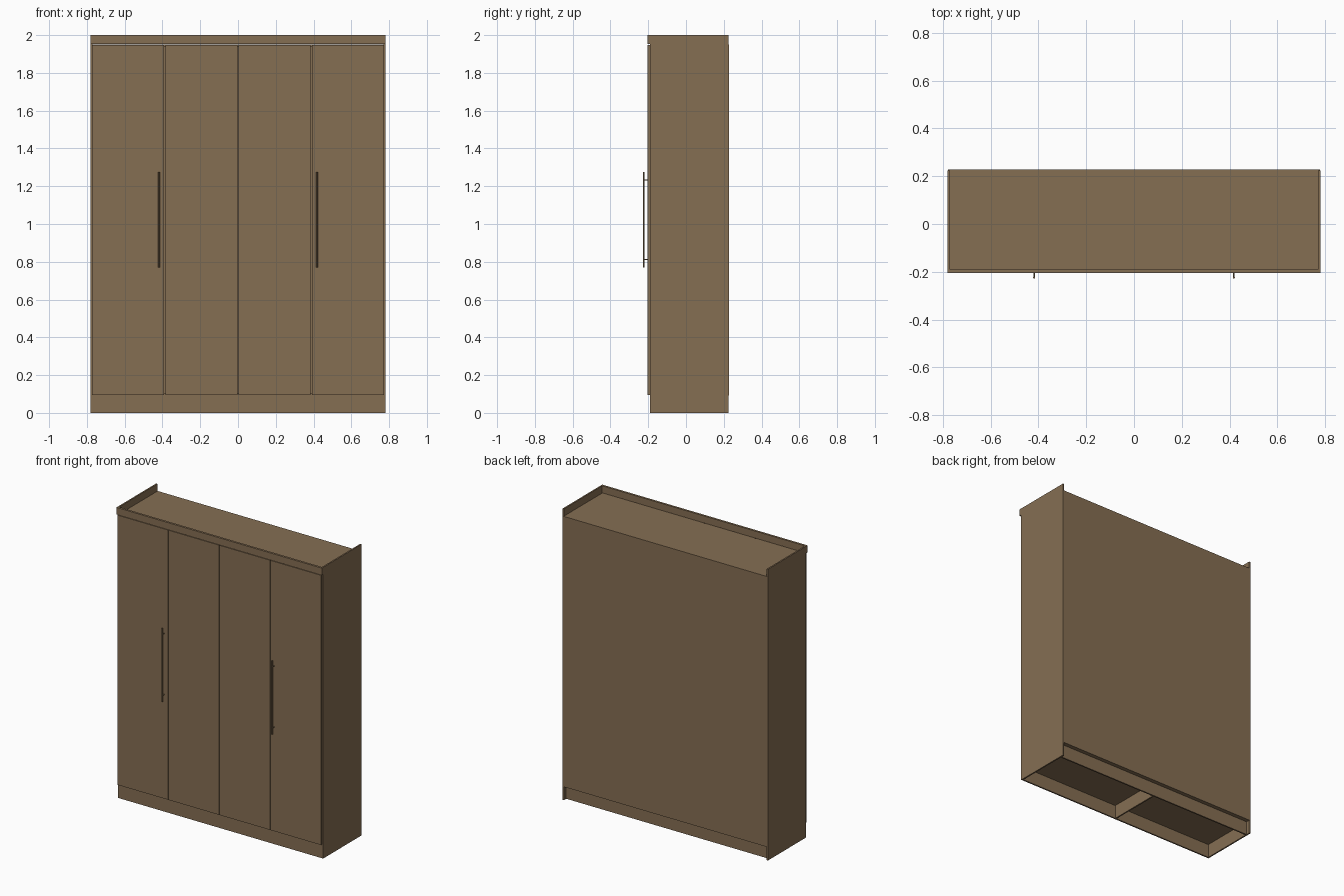
import bpy

cube = bpy.data.objects.get("Cube")
if cube:
    bpy.data.objects.remove(cube, do_unlink=True)


def material(name, rgb):
    mat = bpy.data.materials.new(name)
    mat.use_nodes = True
    colour = (*rgb, 1)
    mat.diffuse_color = colour
    mat.node_tree.nodes["Principled BSDF"].inputs["Base Color"].default_value = colour
    return mat


wood = material("brown wood", (0.235, 0.157, 0.086))


def board(name, x, y, z):
    """Box between the given (low, high) limits on each axis."""
    spans = (x, y, z)
    bpy.ops.mesh.primitive_cube_add(size=1, location=[(a + b) / 2 for a, b in spans])
    obj = bpy.context.object
    obj.name = name
    obj.scale = [b - a for a, b in spans]
    bpy.ops.object.transform_apply(location=False, rotation=False, scale=True)
    obj.data.materials.append(wood)
    return obj


def rod(name, location, radius, length, rotation=(0, 0, 0)):
    bpy.ops.mesh.primitive_cylinder_add(vertices=16, radius=radius, depth=length,
                                        location=location, rotation=rotation)
    obj = bpy.context.object
    obj.name = name
    obj.data.materials.append(wood)
    bpy.ops.object.shade_smooth_by_angle()
    return obj


W, T = 0.78, 0.01            # half width, board thickness
FRONT, BACK = -0.19, 0.225   # carcass depth limits
BASE, TOP = 0.093, 1.95      # plinth top, door top
FACE = -0.203                # outer face of the doors
inner = (-W + T, W - T)

# Carcass
for side, s in (("left", 1), ("right", -1)):
    board(side + "_side_panel", sorted((s * W, s * (W - T))), (FRONT, BACK), (0, 2))
board("top_panel", inner, (FRONT, BACK), (TOP - T, TOP))
board("bottom_panel", inner, (FRONT, BACK), (BASE, BASE + T))
board("centre_partition", (-T / 2, T / 2), (FRONT + T, BACK), (BASE + T, TOP - T))
board("back_panel", (-W + 0.002, W - 0.002), (BACK, 0.228), (BASE, TOP))

# Plinth
board("front_plinth", inner, (FRONT, FRONT + T), (0, BASE))
board("rear_plinth", inner, (0.19, 0.2), (0, BASE))
board("plinth_divider", (-T / 2, T / 2), (FRONT + T, 0.19), (0, BASE))

# Fascia above the doors
board("top_fascia", (-W, W), (-0.205, FRONT), (TOP + 0.002, 2))

# Four doors with narrow gaps
pitch, gap = 0.3875, 0.003
for i in range(4):
    x = (i - 2) * pitch
    board(f"door_{i + 1}", (x + gap, x + pitch - gap), (FACE, FRONT - 0.001),
          (BASE + 0.003, TOP - 0.002))

# Bar handles on standoffs
for side, s in (("left", 1), ("right", -1)):
    x = s * 0.418
    rod(side + "_handle_bar", (x, -0.2235, 1.022), 0.0045, 0.505)
    for level, z in (("lower", 0.812), ("upper", 1.232)):
        rod(f"{side}_{level}_handle_post", (x, -0.212, z), 0.003, 0.022, (1.5708, 0, 0))
